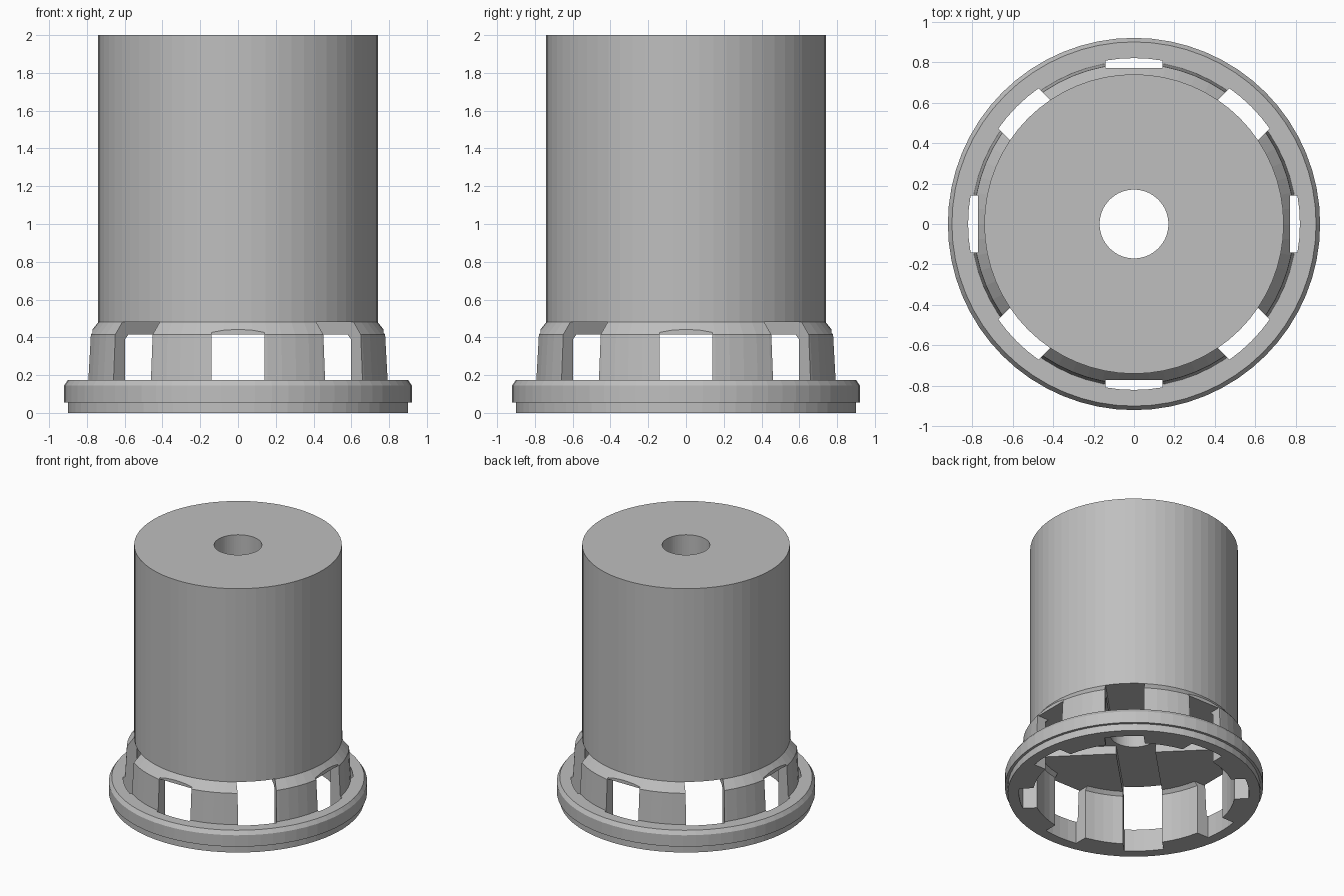
import bpy, bmesh
from math import sin, cos, pi, asin, sqrt
from mathutils import Matrix

cube = bpy.data.objects.get("Cube")
if cube:
    bpy.data.objects.remove(cube)

SIDES = 64
HALF = 0.14      # half width of a slot
REACH = 0.82     # radius the slots reach out to

grey = bpy.data.materials.new("plain grey")
grey.use_nodes = True
colour = (0.52, 0.52, 0.52, 1)
grey.diffuse_color = colour
grey.node_tree.nodes["Principled BSDF"].inputs["Base Color"].default_value = colour


def add_object(name, bm):
    bmesh.ops.recalc_face_normals(bm, faces=bm.faces)
    mesh = bpy.data.meshes.new(name)
    bm.to_mesh(mesh)
    bm.free()
    mesh.materials.append(grey)
    obj = bpy.data.objects.new(name, mesh)
    bpy.context.collection.objects.link(obj)
    return obj


def lathe(name, profile):
    """Turn a closed (radius, height) outline around z."""
    bm = bmesh.new()
    rings = []
    for i in range(SIDES):
        a = 2 * pi * i / SIDES
        rings.append([bm.verts.new((r * cos(a), r * sin(a), z)) for r, z in profile])
    n = len(profile)
    for i in range(SIDES):
        p, q = rings[i], rings[(i + 1) % SIDES]
        for j in range(n):
            k = (j + 1) % n
            bm.faces.new((p[j], q[j], q[k], p[k]))
    return add_object(name, bm)


def prism(name, outline, z0, z1, turn):
    """Extrude a flat outline upward and turn it around z."""
    bm = bmesh.new()
    face = bm.faces.new([bm.verts.new((x, y, z0)) for x, y in outline])
    top = bmesh.ops.extrude_face_region(bm, geom=[face])["geom"]
    bmesh.ops.translate(bm, vec=(0, 0, z1 - z0),
                        verts=[v for v in top if isinstance(v, bmesh.types.BMVert)])
    bmesh.ops.rotate(bm, verts=bm.verts, matrix=Matrix.Rotation(turn, 3, "Z"))
    obj = add_object(name, bm)
    obj.hide_render = True
    return obj


# Body, vented skirt and flange in one turned outline
holder = lathe("vented_cap_body", [
    (0.17, 2.0), (0.74, 2.0), (0.74, 0.48),            # drum
    (0.792, 0.415), (0.805, 0.175),                    # chamfer and skirt
    (0.9, 0.175), (0.92, 0.145), (0.92, 0.055),        # flange
    (0.9, 0.055), (0.9, 0),                            # foot
    (0.72, 0), (0.72, 0.39), (0.695, 0.415),           # bore
    (0.17, 0.415)])                                    # ceiling and centre hole

# Slot outlines with curved outer ends
spread = asin(HALF / REACH)
arc = [(REACH * sin(spread * t / 2), REACH * cos(spread * t / 2)) for t in range(-2, 3)]
cross = arc + [(-x, -y) for x, y in arc]
low_slot = [(HALF, 0.5), (-HALF, 0.5)] + arc
high_slot = [(HALF, 0.77), (-HALF, 0.77)] + arc

# Diagonal slots run right across; straight ones stop at the skirt
cutters = [prism("diagonal_slot_cutter", cross, -0.1, 0.481, t * pi / 4) for t in (1, 3)]
for i in range(4):
    cutters.append(prism("low_slot_cutter", low_slot, -0.1, 0.415, i * pi / 2))
    cutters.append(prism("high_slot_cutter", high_slot, -0.1, 0.6, i * pi / 2))

for cutter in cutters:
    mod = holder.modifiers.new("slot", "BOOLEAN")
    mod.operation = "DIFFERENCE"
    mod.solver = "EXACT"
    mod.object = cutter

# Bake the cuts and drop the cutters
depsgraph = bpy.context.evaluated_depsgraph_get()
cut_mesh = bpy.data.meshes.new_from_object(holder.evaluated_get(depsgraph))
holder.modifiers.clear()
holder.data = cut_mesh
for cutter in cutters:
    bpy.data.objects.remove(cutter)
